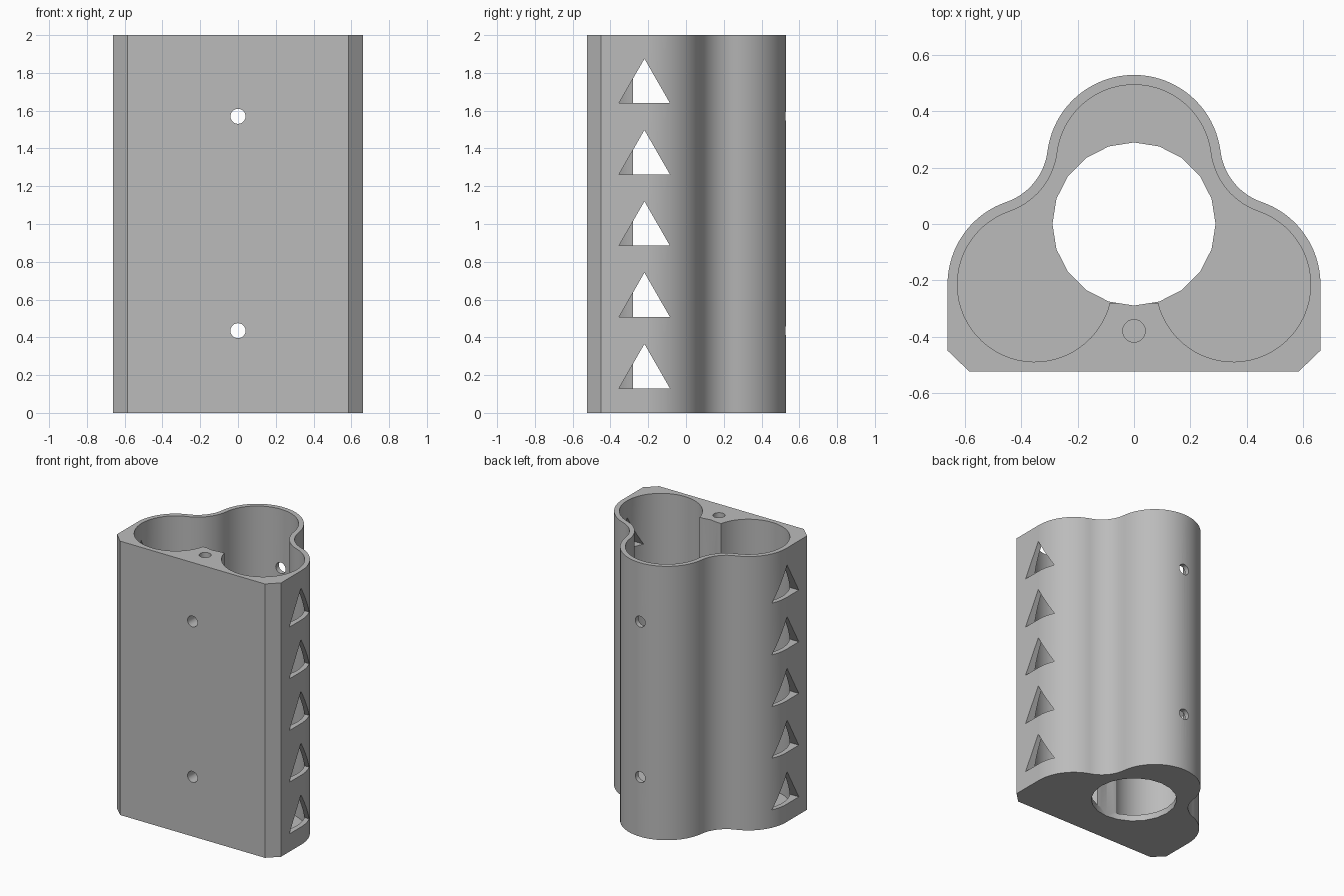
import bpy, bmesh, math
from mathutils import Vector, Matrix

if "Cube" in bpy.data.objects:
    bpy.data.objects.remove(bpy.data.objects["Cube"], do_unlink=True)

HEIGHT, FLOOR, WALL = 2.0, 0.045, 0.035
CELL_R = 0.275
SIDE = Vector((0.353, -0.215))     # centre of a side lobe
BACK = Vector((0.0, 0.22))         # centre of the back lobe

grey = bpy.data.materials.new("grey plastic")
grey.use_nodes = True
grey.diffuse_color = (0.5, 0.5, 0.5, 1)
grey.node_tree.nodes["Principled BSDF"].inputs["Base Color"].default_value = (0.5, 0.5, 0.5, 1)


def arc(centre, radius, start, end, steps):
    """Points along an arc, angles in radians."""
    angles = [start + (end - start) * i / steps for i in range(steps + 1)]
    return [centre + radius * Vector((math.cos(a), math.sin(a))) for a in angles]


def angle(v):
    return math.atan2(v.y, v.x)


def lobe_half(radius, fillet, start):
    """Side lobe, concave fillet and half of the back lobe, on +x."""
    mid = (SIDE + BACK) / 2
    along = SIDE - BACK
    out = Vector((-along.y, along.x)).normalized()
    reach = math.sqrt((radius + fillet) ** 2 - (along.length / 2) ** 2)
    hub = mid + out * reach
    side = arc(SIDE, radius, start, angle(hub - SIDE), 40)
    a0, a1 = angle(SIDE - hub), angle(BACK - hub)
    if a1 > 0:
        a1 -= 2 * math.pi
    hollow = arc(hub, fillet, a0, a1, 14)
    back = arc(BACK, radius, angle(hub - BACK), math.pi / 2, 20)
    return side + hollow[1:-1] + back


def mirrored(points):
    """Close a half profile by mirroring it across x = 0."""
    return points + [Vector((-p.x, p.y)) for p in reversed(points) if abs(p.x) > 1e-5]


def prism(name, points, low, high, turn=None):
    """Extrude a profile along z, then optionally turn it."""
    bm = bmesh.new()
    face = bm.faces.new([bm.verts.new((p.x, p.y, low)) for p in points])
    new = bmesh.ops.extrude_face_region(bm, geom=[face])["geom"]
    bmesh.ops.translate(bm, vec=(0, 0, high - low),
                        verts=[v for v in new if isinstance(v, bmesh.types.BMVert)])
    if turn:
        bmesh.ops.transform(bm, matrix=turn, verts=bm.verts)
    bmesh.ops.recalc_face_normals(bm, faces=bm.faces)
    mesh = bpy.data.meshes.new(name)
    bm.to_mesh(mesh)
    bm.free()
    mesh.materials.append(grey)
    obj = bpy.data.objects.new(name, mesh)
    bpy.context.collection.objects.link(obj)
    return obj


def circle(x, y, radius, sides):
    return arc(Vector((x, y)), radius, 0, 2 * math.pi, sides)[:-1]


# Outer shell: flat front with chamfered corners, three rounded lobes
outer = lobe_half(CELL_R + WALL, 0.22, 0.0)
outer = [Vector((0.585, -0.525)), Vector((0.663, -0.45))] + outer
holder = prism("cell_holder", mirrored(outer), 0, HEIGHT)

# Cavity for three cells, open at the top
rib = angle(Vector((0.09, -0.28)) - SIDE)
inner = lobe_half(CELL_R, 0.22 + WALL, rib)
cutters = [prism("cavity_cutter", mirrored(inner), FLOOR, HEIGHT + 0.1)]

# Central bore right through the floor, and the channel in the front rib
cutters.append(prism("bore_cutter", circle(0, 0, 0.29, 20), -0.1, HEIGHT + 0.1))
cutters.append(prism("channel_cutter", circle(0, -0.38, 0.04, 24), FLOOR, HEIGHT + 0.1))

# Screw holes from front to back
along_y = Matrix.Rotation(math.pi / 2, 4, "X")
for z in (0.435, 1.57):
    cutters.append(prism("screw_hole_cutter", circle(0, z, 0.04, 24), -1, 1, along_y))

# Triangular vents through both side walls
along_x = Matrix(((0, 0, 1, 0), (1, 0, 0, 0), (0, 1, 0, 0), (0, 0, 0, 1)))
for i in range(5):
    z = 0.13 + i * 0.3775
    triangle = [Vector((-0.355, z)), Vector((-0.085, z)), Vector((-0.22, z + 0.235))]
    for low, high in ((0.4, 0.8), (-0.8, -0.4)):
        cutters.append(prism("vent_cutter", triangle, low, high, along_x))

for cutter in cutters:
    cutter.hide_render = True
    cut = holder.modifiers.new(cutter.name, "BOOLEAN")
    cut.operation = "DIFFERENCE"
    cut.solver = "EXACT"
    cut.object = cutter

# Bake the cuts and remove the cutters
bpy.context.view_layer.update()
result = holder.evaluated_get(bpy.context.evaluated_depsgraph_get())
baked = bpy.data.meshes.new_from_object(result)
holder.modifiers.clear()
holder.data = baked
for cutter in cutters:
    bpy.data.objects.remove(cutter, do_unlink=True)

bpy.ops.object.select_all(action="DESELECT")
holder.select_set(True)
bpy.context.view_layer.objects.active = holder
bpy.ops.object.shade_smooth_by_angle(angle=math.radians(30))
